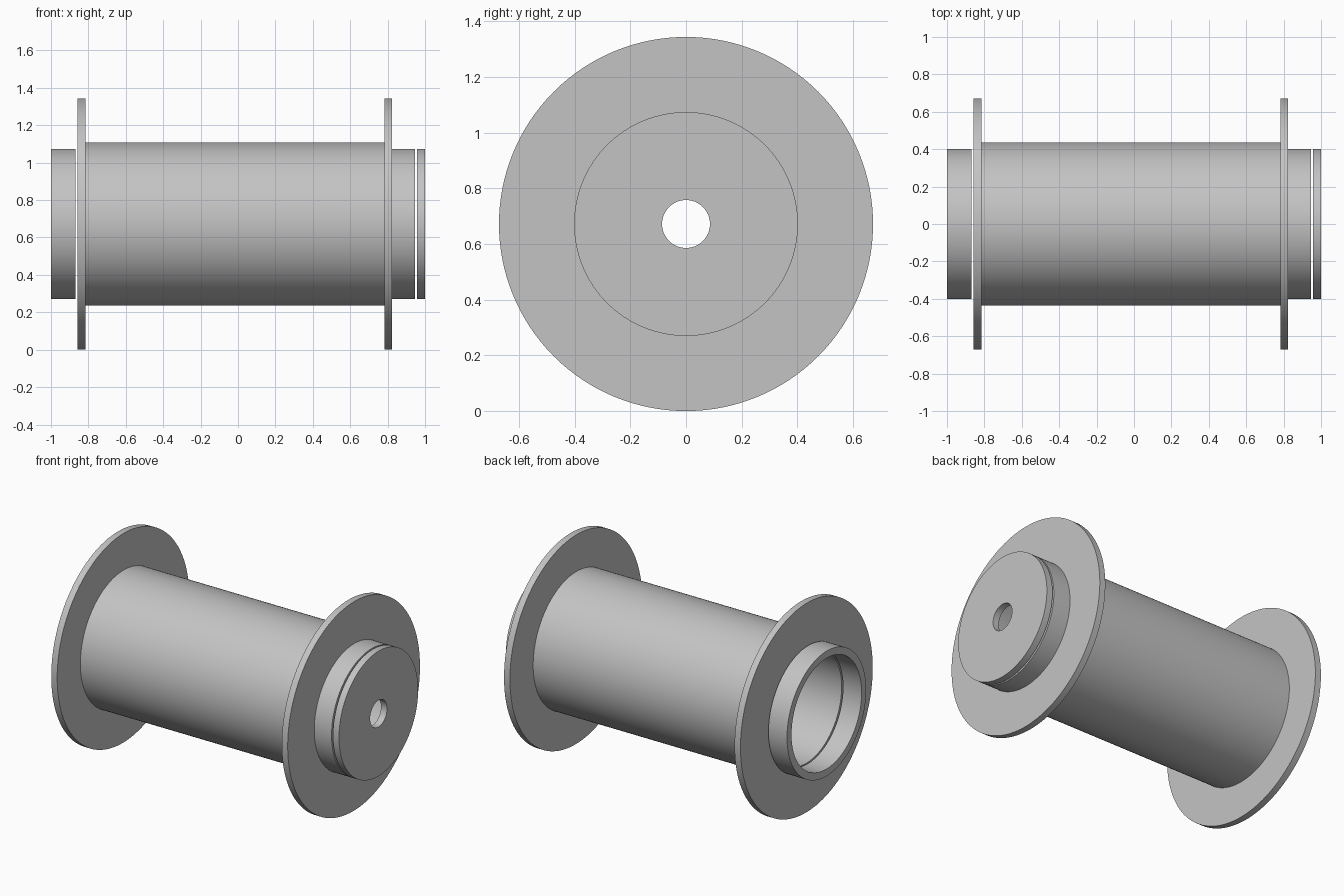
import bpy
import bmesh
import math
from mathutils import Vector

cube = bpy.data.objects.get("Cube")
if cube:
    bpy.data.objects.remove(cube, do_unlink=True)

# One plain grey for the whole model
grey = bpy.data.materials.new("plain_grey")
grey.use_nodes = True
colour = (0.55, 0.55, 0.55, 1)
grey.diffuse_color = colour
grey.node_tree.nodes["Principled BSDF"].inputs["Base Color"].default_value = colour

FLANGE_R = 0.672   # also the height of the axis
CORE_R = 0.436
HUB_R = 0.402
BORE_R = 0.356
HOLE_R = 0.086
SEGMENTS = 128


def lathe(name, profile):
    """Revolve a closed (x, radius) profile around the horizontal axis."""
    bm = bmesh.new()
    verts = [bm.verts.new((x, 0, r)) for x, r in profile]
    edges = [bm.edges.new((v, verts[i - 1])) for i, v in enumerate(verts)]
    bmesh.ops.spin(bm, geom=verts + edges, cent=(0, 0, 0), axis=(1, 0, 0),
                   angle=math.tau, steps=SEGMENTS, use_merge=True)
    bmesh.ops.remove_doubles(bm, verts=bm.verts[:], dist=1e-5)
    bmesh.ops.recalc_face_normals(bm, faces=bm.faces[:])
    bmesh.ops.translate(bm, verts=bm.verts[:], vec=Vector((0, 0, FLANGE_R)))
    mesh = bpy.data.meshes.new(name)
    bm.to_mesh(mesh)
    bm.free()
    mesh.materials.append(grey)
    obj = bpy.data.objects.new(name, mesh)
    bpy.context.collection.objects.link(obj)
    bpy.ops.object.select_all(action='DESELECT')
    obj.select_set(True)
    bpy.context.view_layer.objects.active = obj
    bpy.ops.object.shade_smooth_by_angle(angle=math.radians(30))
    return obj


def washer(name, x0, x1, inner, outer):
    return lathe(name, [(x0, inner), (x0, outer), (x1, outer), (x1, inner)])


# Hollow spool: flange, core, flange and the hub on the left side
lathe("spool_body", [
    (-0.858, BORE_R), (-0.858, FLANGE_R), (-0.816, FLANGE_R),
    (-0.816, CORE_R), (0.782, CORE_R),
    (0.782, FLANGE_R), (0.824, FLANGE_R),
    (0.824, HUB_R), (0.947, HUB_R), (0.947, BORE_R),
])

# Open collar set just off the right flange
washer("open_collar", -1.0, -0.868, BORE_R, HUB_R)

# Thin end cap with a centre hole, set just off the hub
washer("end_cap", 0.957, 1.0, HOLE_R, HUB_R)
